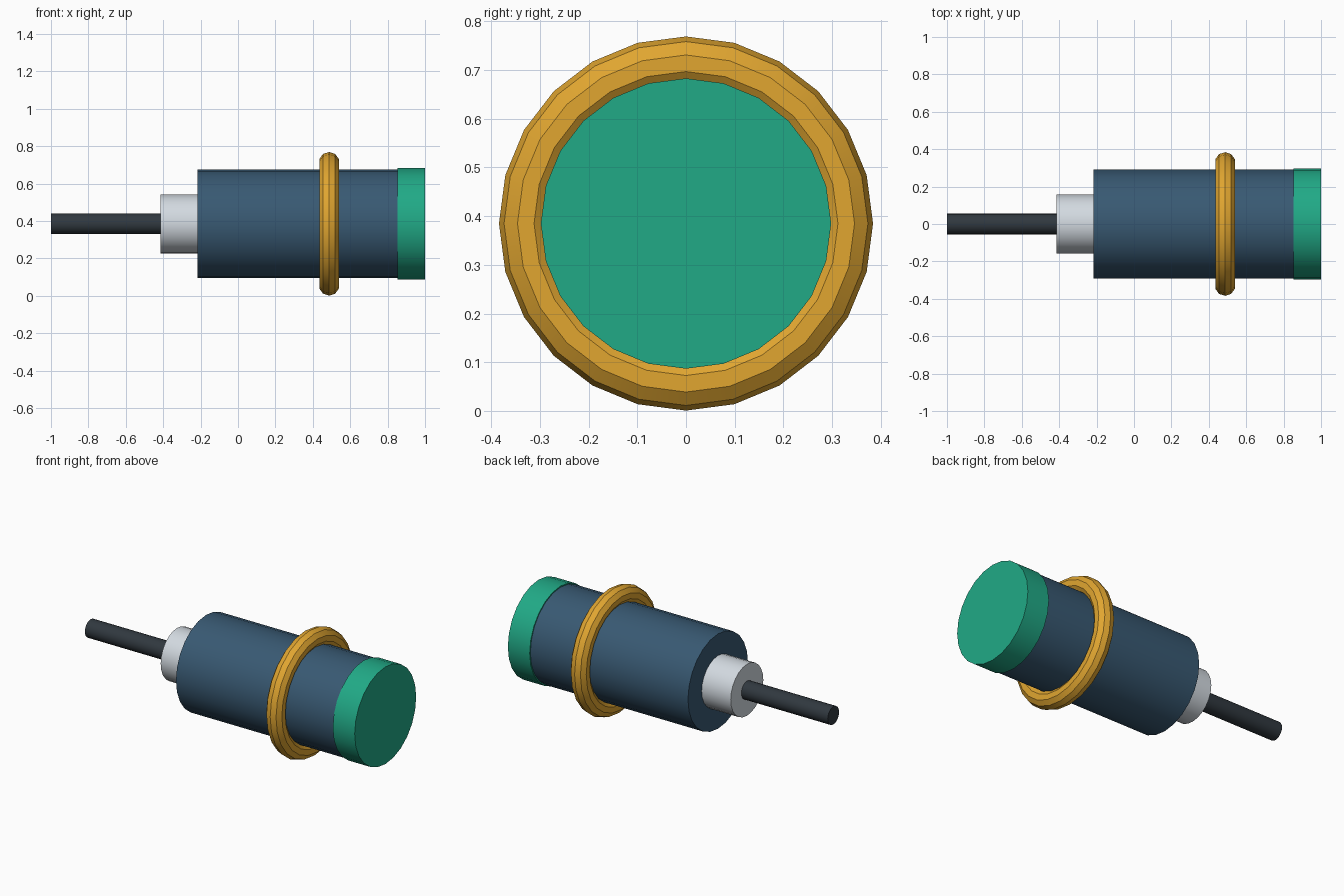
import bpy
from math import pi, radians

if "Cube" in bpy.data.objects:
    bpy.data.objects.remove(bpy.data.objects["Cube"])

AXIS_Z = 0.385          # height of the common axis
ALONG_X = (0, pi / 2, 0)


def finish(name, color):
    """Name, colour and smooth the active object."""
    ob = bpy.context.object
    ob.name = name
    mat = bpy.data.materials.new(name + "_material")
    mat.diffuse_color = (*color, 1)
    mat.use_nodes = True
    mat.node_tree.nodes["Principled BSDF"].inputs["Base Color"].default_value = mat.diffuse_color
    ob.data.materials.append(mat)
    bpy.ops.object.shade_smooth_by_angle(angle=radians(35))
    return ob


def rod(name, x0, x1, radius, color, sides=24):
    """Capped cylinder along x from x0 to x1."""
    bpy.ops.mesh.primitive_cylinder_add(
        vertices=sides, radius=radius, depth=x1 - x0,
        location=((x0 + x1) / 2, 0, AXIS_Z), rotation=ALONG_X)
    return finish(name, color)


# Thin shaft, collar, main body and end cap, from left to right
rod("shaft", -1.0, -0.414, 0.055, (0.03, 0.04, 0.05))
rod("collar", -0.414, -0.217, 0.158, (0.65, 0.70, 0.75))
rod("body", -0.217, 0.852, 0.291, (0.04, 0.10, 0.17))
rod("end_cap", 0.852, 1.0, 0.298, (0.015, 0.40, 0.24))

# Ring around the body
bpy.ops.mesh.primitive_torus_add(
    major_segments=24, minor_segments=10, major_radius=0.329,
    minor_radius=0.055, location=(0.487, 0, AXIS_Z), rotation=ALONG_X)
finish("ring", (0.75, 0.38, 0.03))
